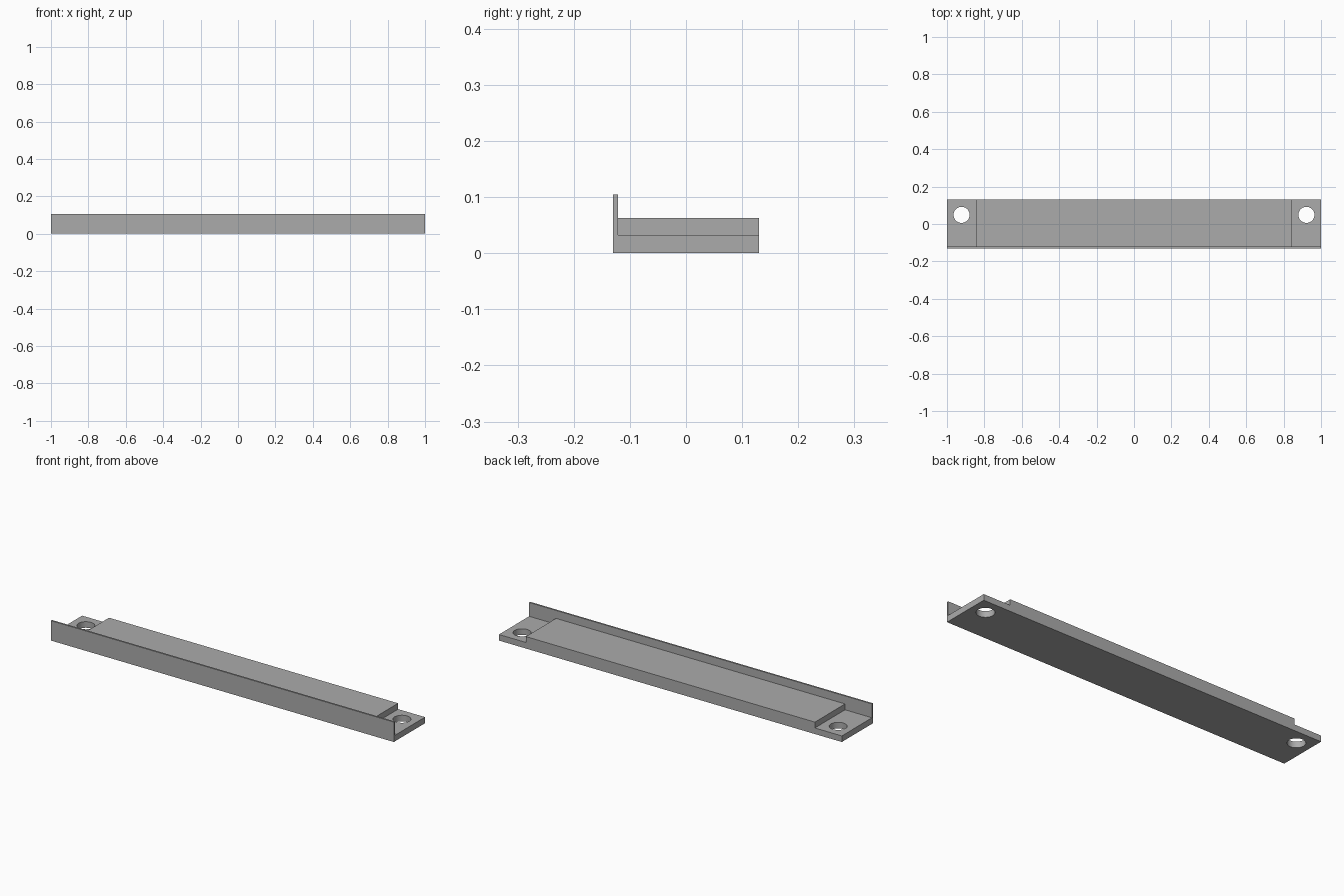
import bpy, bmesh, math

if "Cube" in bpy.data.objects:
    bpy.data.objects.remove(bpy.data.objects["Cube"])

grey = bpy.data.materials.new("plain_grey")
grey.diffuse_color = (0.41, 0.41, 0.41, 1)
grey.use_nodes = True
grey.node_tree.nodes["Principled BSDF"].inputs["Base Color"].default_value = grey.diffuse_color

HALF_Y, LIP_Y = 0.13, -0.121
BASE_Z, BLOCK_Z, LIP_Z = 0.032, 0.063, 0.105


def extrude_profile(name, profile, half_x):
    """Extrude a (y, z) outline along x, centred on x = 0."""
    bm = bmesh.new()
    face = bm.faces.new([bm.verts.new((-half_x, y, z)) for y, z in profile])
    ext = bmesh.ops.extrude_face_region(bm, geom=[face])
    verts = [v for v in ext["geom"] if isinstance(v, bmesh.types.BMVert)]
    bmesh.ops.translate(bm, verts=verts, vec=(2 * half_x, 0, 0))
    bmesh.ops.recalc_face_normals(bm, faces=bm.faces)
    mesh = bpy.data.meshes.new(name)
    bm.to_mesh(mesh)
    bm.free()
    mesh.materials.append(grey)
    obj = bpy.data.objects.new(name, mesh)
    bpy.context.collection.objects.link(obj)
    return obj


def apply_boolean(target, other, operation):
    mod = target.modifiers.new(operation.lower(), 'BOOLEAN')
    mod.operation, mod.solver, mod.object = operation, 'EXACT', other
    bpy.context.view_layer.objects.active = target
    bpy.ops.object.modifier_apply(modifier=mod.name)
    bpy.data.objects.remove(other)


# Base plate with thin upright lip along the front
plate = extrude_profile("mounting_plate", [
    (-HALF_Y, 0), (HALF_Y, 0), (HALF_Y, BASE_Z),
    (LIP_Y, BASE_Z), (LIP_Y, LIP_Z), (-HALF_Y, LIP_Z)], 1.0)

# Raised centre block, joined to the plate
block = extrude_profile("raised_block", [
    (LIP_Y, BASE_Z), (HALF_Y, BASE_Z), (HALF_Y, BLOCK_Z), (LIP_Y, BLOCK_Z)], 0.843)
apply_boolean(plate, block, 'UNION')

# Screw hole through each end
for side in (-1, 1):
    bpy.ops.mesh.primitive_cylinder_add(vertices=48, radius=0.043, depth=0.2,
                                        location=(side * 0.922, 0.049, 0))
    cutter = bpy.context.object
    cutter.data.materials.append(grey)
    apply_boolean(plate, cutter, 'DIFFERENCE')

# Smooth hole walls, sharp edges elsewhere
bpy.ops.object.select_all(action='DESELECT')
plate.select_set(True)
bpy.context.view_layer.objects.active = plate
bpy.ops.object.shade_smooth_by_angle(angle=math.radians(30))
